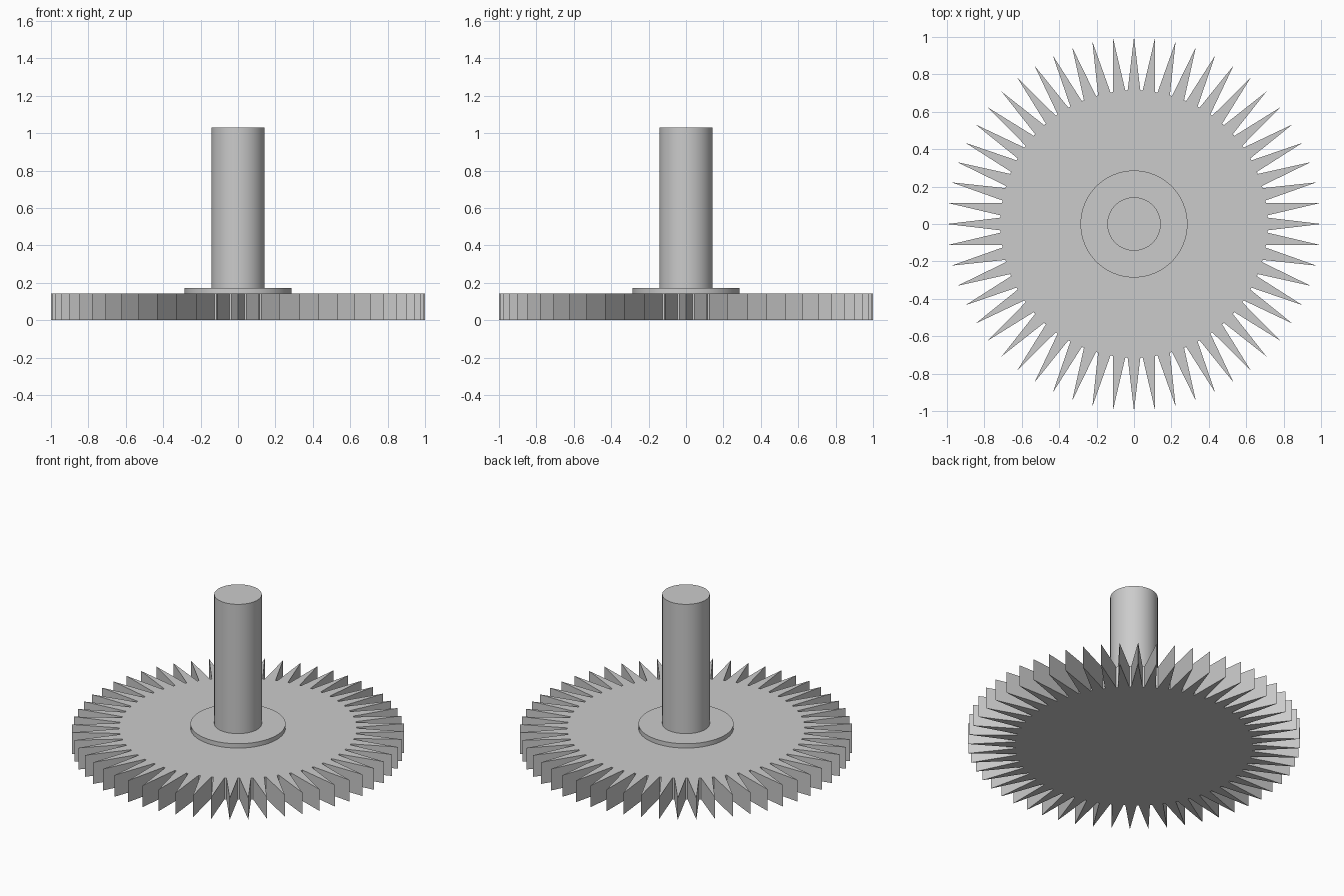
import bpy
import bmesh
from math import sin, cos, pi, radians
from mathutils import Matrix

cube = bpy.data.objects.get("Cube")
if cube:
    bpy.data.objects.remove(cube, do_unlink=True)

# Single grey finish
grey = bpy.data.materials.new("plain_grey")
grey.use_nodes = True
grey.diffuse_color = (0.6, 0.6, 0.6, 1)
grey.node_tree.nodes["Principled BSDF"].inputs["Base Color"].default_value = (0.6, 0.6, 0.6, 1)

TEETH = 56
TIP_RADIUS = 1.0
ROOT_RADIUS = 0.714
TOOTH_HALF_BASE = 0.034
WHEEL_TOP = 0.143
FLANGE_TOP = 0.172
SHAFT_TOP = 1.03


def add_object(name, bm):
    bmesh.ops.recalc_face_normals(bm, faces=bm.faces)
    mesh = bpy.data.meshes.new(name)
    bm.to_mesh(mesh)
    bm.free()
    mesh.materials.append(grey)
    obj = bpy.data.objects.new(name, mesh)
    bpy.context.collection.objects.link(obj)
    return obj


def add_cylinder(name, radius, bottom, top):
    bm = bmesh.new()
    bmesh.ops.create_cone(bm, cap_ends=True, segments=64, radius1=radius, radius2=radius,
                          depth=top - bottom,
                          matrix=Matrix.Translation((0, 0, (bottom + top) / 2)))
    obj = add_object(name, bm)
    bpy.ops.object.select_all(action="DESELECT")
    obj.select_set(True)
    bpy.context.view_layer.objects.active = obj
    bpy.ops.object.shade_smooth_by_angle(angle=radians(30))
    return obj


# Toothed wheel: pointed teeth round a disc, joined by narrow flat roots
bm = bmesh.new()
half_angle = TOOTH_HALF_BASE / ROOT_RADIUS
rim = []
for i in range(TEETH):
    centre = 2 * pi * i / TEETH
    for offset, radius in ((-half_angle, ROOT_RADIUS), (0, TIP_RADIUS), (half_angle, ROOT_RADIUS)):
        a = centre + offset
        rim.append(bm.verts.new((radius * cos(a), radius * sin(a), 0)))

# The disc and each tooth are separate flat faces
bm.faces.new([v for i, v in enumerate(rim) if i % 3 != 1])
for i in range(0, len(rim), 3):
    bm.faces.new(rim[i:i + 3])
result = bmesh.ops.extrude_face_region(bm, geom=bm.faces[:], use_keep_orig=True)
raised = [g for g in result["geom"] if isinstance(g, bmesh.types.BMVert)]
bmesh.ops.translate(bm, verts=raised, vec=(0, 0, WHEEL_TOP))
add_object("toothed_wheel", bm)

# Raised collar and central shaft
add_cylinder("collar", 0.286, WHEEL_TOP, FLANGE_TOP)
add_cylinder("shaft", 0.143, FLANGE_TOP, SHAFT_TOP)
